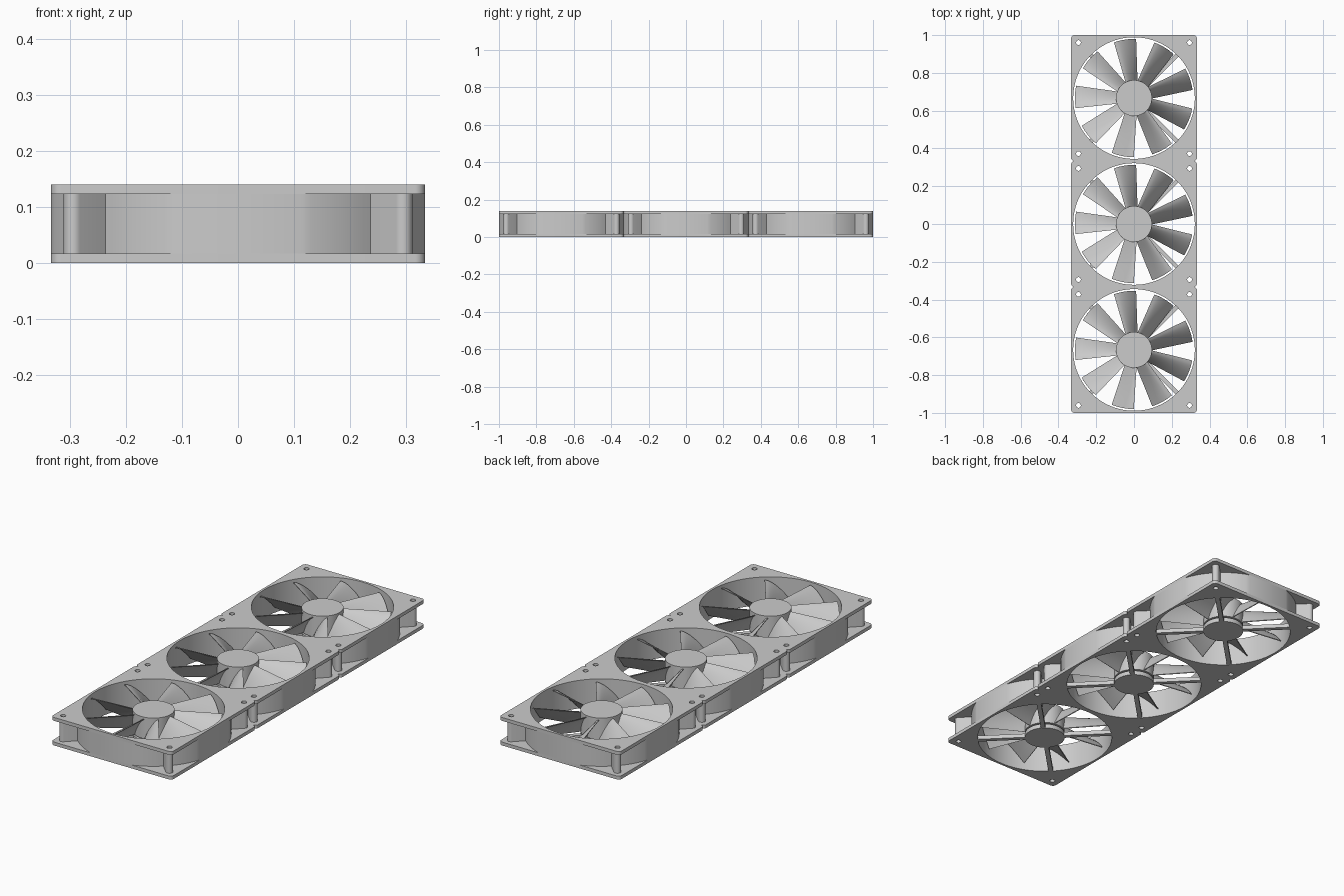
import bpy, bmesh
from math import sin, cos, pi, radians, asin, acos, sqrt
from mathutils import Matrix, Vector

if "Cube" in bpy.data.objects:
    bpy.data.objects.remove(bpy.data.objects["Cube"])

HALF, H, FL = 1 / 3, 0.14, 0.017        # half width, height, flange thickness
BORE, WALL = 0.322, 0.352               # duct inner and outer radius
POST, POST_R, HOLE_R = 0.294, 0.017, 0.0125
CENTRES = {"front": -2 / 3, "middle": 0.0, "back": 2 / 3}


def arc(cx, cy, r, a0, a1, n):
    return [(cx + r * cos(a0 + (a1 - a0) * i / n), cy + r * sin(a0 + (a1 - a0) * i / n))
            for i in range(n + 1)]


def circle(cx, cy, r, n):
    return arc(cx, cy, r, 0, 2 * pi, n)[:-1]


def finish(mesh):
    mesh.shade_smooth()
    mesh.set_sharp_from_angle(angle=radians(30))
    return mesh


def plate(name, loops, z0, z1):
    """Extrude an outline with holes from z0 to z1."""
    cu = bpy.data.curves.new(name, 'CURVE')
    cu.dimensions, cu.fill_mode, cu.extrude = '2D', 'BOTH', (z1 - z0) / 2
    for pts in loops:
        s = cu.splines.new('POLY')
        s.points.add(len(pts) - 1)
        for p, (x, y) in zip(s.points, pts):
            p.co = (x, y, 0, 1)
        s.use_cyclic_u = True
    ob = bpy.data.objects.new(name, cu)
    bpy.context.collection.objects.link(ob)
    dg = bpy.context.evaluated_depsgraph_get()
    mesh = bpy.data.meshes.new_from_object(ob.evaluated_get(dg))
    bpy.data.objects.remove(ob)
    mesh.transform(Matrix.Translation((0, 0, (z0 + z1) / 2)))
    mesh.name = name
    return finish(mesh)


def from_bmesh(name, bm):
    bmesh.ops.recalc_face_normals(bm, faces=bm.faces)
    mesh = bpy.data.meshes.new(name)
    bm.to_mesh(mesh)
    bm.free()
    return finish(mesh)


def disc(name, r, z0, z1):
    bm = bmesh.new()
    bmesh.ops.create_cone(bm, cap_ends=True, segments=64, radius1=r, radius2=r, depth=z1 - z0,
                          matrix=Matrix.Translation((0, 0, (z0 + z1) / 2)))
    return from_bmesh(name, bm)


# Outlines shared by the frame parts
holes = [circle(0, 0, BORE, 96)]
holes += [circle(sx * POST, sy * POST, HOLE_R, 20) for sx in (-1, 1) for sy in (-1, 1)]
flange, body = [], []
a_flat, a_web = acos(HALF / WALL), asin(POST_R / WALL)
rc = 0.018
for k in range(4):
    t = k * pi / 2
    d = t + pi / 4
    c = (HALF - rc) * sqrt(2)
    flange += arc(c * cos(d), c * sin(d), rc, t, t + pi / 2, 8)
    p = POST * sqrt(2)
    body += arc(0, 0, WALL, t + a_flat, d - a_web, 8)
    body += arc(p * cos(d), p * sin(d), POST_R, d - pi / 2, d + pi / 2, 12)
    body += arc(0, 0, WALL, d + a_web, t + pi / 2 - a_flat, 8)


def blades():
    """Nine cambered blades, steep at the low trailing edge."""
    bm = bmesh.new()
    nr, nc, thick = 6, 8, 0.004
    for b in range(9):
        ang = radians(19 + 40 * b)
        sides = []
        for s in (-1, 1):
            grid = []
            for i in range(nr + 1):
                f = i / nr
                r = 0.088 + (0.313 - 0.088) * f
                half = 0.031 + 0.028 * f
                row = []
                for j in range(nc + 1):
                    u = j / nc
                    w = half * (2 * u - 1)
                    z = 0.032 + 0.096 * (1 - (1 - u) ** 1.5)
                    slope = 0.096 * 1.5 * sqrt(1 - u)
                    n = Vector((-slope, 2 * half)).normalized() * s * thick / 2
                    a = ang + (w + n.x) / r
                    row.append(bm.verts.new((r * cos(a), r * sin(a), z + n.y)))
                grid.append(row)
            for i in range(nr):
                for j in range(nc):
                    bm.faces.new((grid[i][j], grid[i + 1][j], grid[i + 1][j + 1], grid[i][j + 1]))
            sides.append(grid)
        rims = [[g[0][j] for j in range(nc + 1)] + [g[i][nc] for i in range(1, nr + 1)]
                + [g[nr][j] for j in range(nc - 1, -1, -1)] + [g[i][0] for i in range(nr - 1, 0, -1)]
                for g in sides]
        m = len(rims[0])
        for i in range(m):
            bm.faces.new((rims[0][i], rims[0][(i + 1) % m], rims[1][(i + 1) % m], rims[1][i]))
    return from_bmesh("blades", bm)


def struts():
    """Four diagonal arms holding the motor base."""
    bm = bmesh.new()
    for k in range(4):
        mat = (Matrix.Rotation(pi / 4 + k * pi / 2, 4, 'Z') @ Matrix.Translation((0.207, 0, 0.011))
               @ Matrix.Diagonal((0.245, 0.022, 0.02, 1)))
        bmesh.ops.create_cube(bm, size=1, matrix=mat)
    return from_bmesh("struts", bm)


parts = {
    "bottom_flange": plate("bottom_flange", [flange] + holes, 0, FL),
    "duct_body": plate("duct_body", [body] + holes, FL, H - FL),
    "top_flange": plate("top_flange", [flange] + holes, H - FL, H),
    "hub": disc("hub", 0.095, 0.03, 0.138),
    "motor_base": disc("motor_base", 0.095, 0.0, 0.022),
    "blades": blades(),
    "struts": struts(),
}

# Three identical fans in a row
for where, y in CENTRES.items():
    for name, mesh in parts.items():
        ob = bpy.data.objects.new(f"{where}_{name}", mesh)
        ob.location.y = y
        bpy.context.collection.objects.link(ob)
